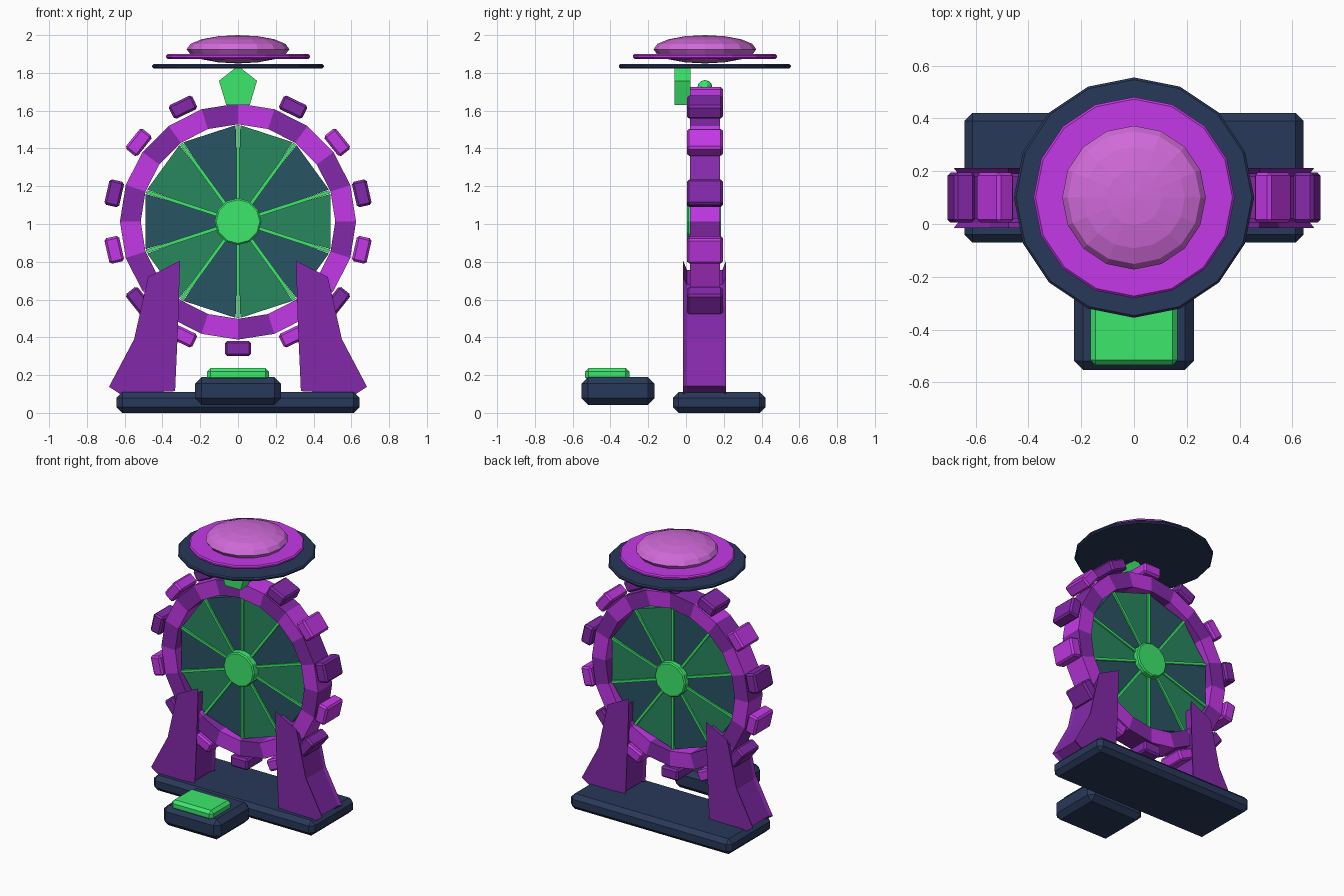
import bpy, bmesh, math
from mathutils import Matrix, Vector

cube = bpy.data.objects.get("Cube")
if cube:
    bpy.data.objects.remove(cube, do_unlink=True)


def material(name, rgb):
    m = bpy.data.materials.new(name)
    m.use_nodes = True
    m.diffuse_color = (*rgb, 1)
    m.node_tree.nodes["Principled BSDF"].inputs["Base Color"].default_value = (*rgb, 1)
    return m


navy = material("navy", (0.022, 0.04, 0.1))
orchid = material("bright purple", (0.55, 0.04, 0.8))
purple = material("deep purple", (0.23, 0.022, 0.4))
green = material("bright green", (0.045, 0.8, 0.15))
pink = material("pink", (0.64, 0.145, 0.7))
sea = material("sea green", (0.021, 0.245, 0.112))
teal = material("dark teal", (0.022, 0.088, 0.127))

CY = 0.1                       # depth of the wheel's middle plane
HUB = Vector((0, CY, 1.013))   # wheel centre


def finish(name, bm, mats, matrix=Matrix()):
    bm.transform(matrix)
    bmesh.ops.recalc_face_normals(bm, faces=bm.faces[:])
    me = bpy.data.meshes.new(name)
    bm.to_mesh(me)
    bm.free()
    for m in mats:
        me.materials.append(m)
    ob = bpy.data.objects.new(name, me)
    bpy.context.scene.collection.objects.link(ob)
    return ob


def box(name, size, matrix, mat, bevel=0.0):
    bm = bmesh.new()
    bmesh.ops.create_cube(bm, size=1, matrix=Matrix.Diagonal((*size, 1)))
    if bevel:
        bmesh.ops.bevel(bm, geom=bm.edges[:], offset=bevel, segments=1,
                        affect='EDGES', profile=0.5)
    return finish(name, bm, [mat], matrix)


def disc(name, sides, radius, depth, matrix, mat, bevel):
    """Flat disc with a chamfer around both rims."""
    bm = bmesh.new()
    bmesh.ops.create_cone(bm, cap_ends=True, segments=sides, radius1=radius,
                          radius2=radius, depth=depth)
    rims = [e for e in bm.edges if abs(e.verts[0].co.z - e.verts[1].co.z) < 1e-5]
    bmesh.ops.bevel(bm, geom=rims, offset=bevel, segments=1, affect='EDGES', profile=0.5)
    return finish(name, bm, [mat], matrix)


def loft(bm, loops, closed=False):
    """Skin a list of point loops; cap the ends or join last to first."""
    rows = [[bm.verts.new(p) for p in loop] for loop in loops]
    pairs = list(zip(rows, rows[1:]))
    if closed:
        pairs.append((rows[-1], rows[0]))
    else:
        bm.faces.new(rows[0])
        bm.faces.new(rows[-1])
    n = len(rows[0])
    for a, b in pairs:
        for i in range(n):
            j = (i + 1) % n
            bm.faces.new((a[i], a[j], b[j], b[i]))


def polar(r, a, y):
    return (HUB.x + r * math.cos(a), y, HUB.z + r * math.sin(a))


def at(x, y, z):
    return Matrix.Translation((x, y, z))


# Floor slab, console and button
box("base", (1.285, 0.49, 0.11), at(0, 0.175, 0.055), navy, 0.03)
box("console", (0.455, 0.387, 0.147), at(0, -0.36, 0.1165), navy, 0.035)
box("button", (0.33, 0.235, 0.07), at(0, -0.4175, 0.203), green, 0.02)

# Wheel rim in two alternating colours
SIDES = 20
bm = bmesh.new()
loft(bm, [[polar(r, math.tau * i / SIDES, y) for r, y in
           ((0.625, 0.02), (0.625, 0.18), (0.515, 0.18), (0.515, 0.02))]
          for i in range(SIDES)], closed=True)
for f in bm.faces:
    c = f.calc_center_median() - HUB
    f.material_index = int((math.atan2(c.z, c.x) % math.tau) / math.tau * SIDES) % 2
finish("wheel_rim", bm, [orchid, purple])

# Wheel panels and spokes
for i in range(10):
    a0 = math.radians(36 * i - 18)
    a1 = math.radians(36 * i + 18)
    gap = math.radians(1.4)
    bm = bmesh.new()
    loft(bm, [[polar(0.05, a0, y), polar(0.51, a0 + gap, y),
               polar(0.51, a1 - gap, y), polar(0.05, a1, y)]
              for y in (CY - 0.045, CY + 0.045)])
    finish(f"wheel_panel_{i + 1}", bm, [teal if i % 2 else sea])
    spin = Matrix.Translation(HUB) @ Matrix.Rotation(-a0, 4, 'Y')
    box(f"spoke_{i + 1}", (0.45, 0.11, 0.018), spin @ at(0.285, 0, 0), green)

# Hub
disc("hub", 12, 0.124, 0.18, Matrix.Translation(HUB + Vector((0, -0.005, 0)))
     @ Matrix.Rotation(math.pi / 2, 4, 'X'), green, 0.008)

# Cabins around the rim
CABINS = 14
for k in range(CABINS):
    m = Matrix.Translation(HUB) @ Matrix.Rotation(math.tau * k / CABINS, 4, 'Y') @ at(0, 0, 0.672)
    box(f"cabin_{k + 1}", (0.138, 0.19, 0.08), m, purple if k % 2 else orchid, 0.012)

# Support legs: flared front and back faces around a narrower core
PROFILE = [(0.624, 0.1), (0.683, 0.138), (0.55, 0.39), (0.476, 0.72),
           (0.307, 0.805), (0.317, 0.47), (0.333, 0.115)]
PIVOT = (0.48, 0.2)
for name, side in (("left_leg", 1), ("right_leg", -1)):
    bm = bmesh.new()
    loft(bm, [[(side * (PIVOT[0] + (x - PIVOT[0]) * s), y, PIVOT[1] + (z - PIVOT[1]) * s)
               for x, z in PROFILE]
              for y, s in ((-0.015, 1), (0.005, 0.92), (0.192, 0.92), (0.212, 1))])
    finish(name, bm, [purple])

# Pentagon crest and the small ball behind it
bm = bmesh.new()
loft(bm, [[(0.106 * math.sin(math.tau * i / 5), y, 1.723 + 0.114 * math.cos(math.tau * i / 5))
           for i in range(5)] for y in (-0.06, 0.025)])
finish("crest", bm, [green])
bm = bmesh.new()
bmesh.ops.create_uvsphere(bm, u_segments=10, v_segments=6, radius=0.04)
finish("top_ball", bm, [green], at(0, CY, 1.722))

# Saucer roof
disc("roof_lower_disc", 16, 0.455, 0.024, at(0, CY, 1.835), navy, 0.008)
disc("roof_upper_disc", 16, 0.381, 0.026, at(0, CY, 1.887), orchid, 0.008)
bm = bmesh.new()
bmesh.ops.create_uvsphere(bm, u_segments=16, v_segments=8, radius=1)
finish("roof_dome", bm, [pink], at(0, CY, 1.925) @ Matrix.Diagonal((0.272, 0.272, 0.075, 1)))
